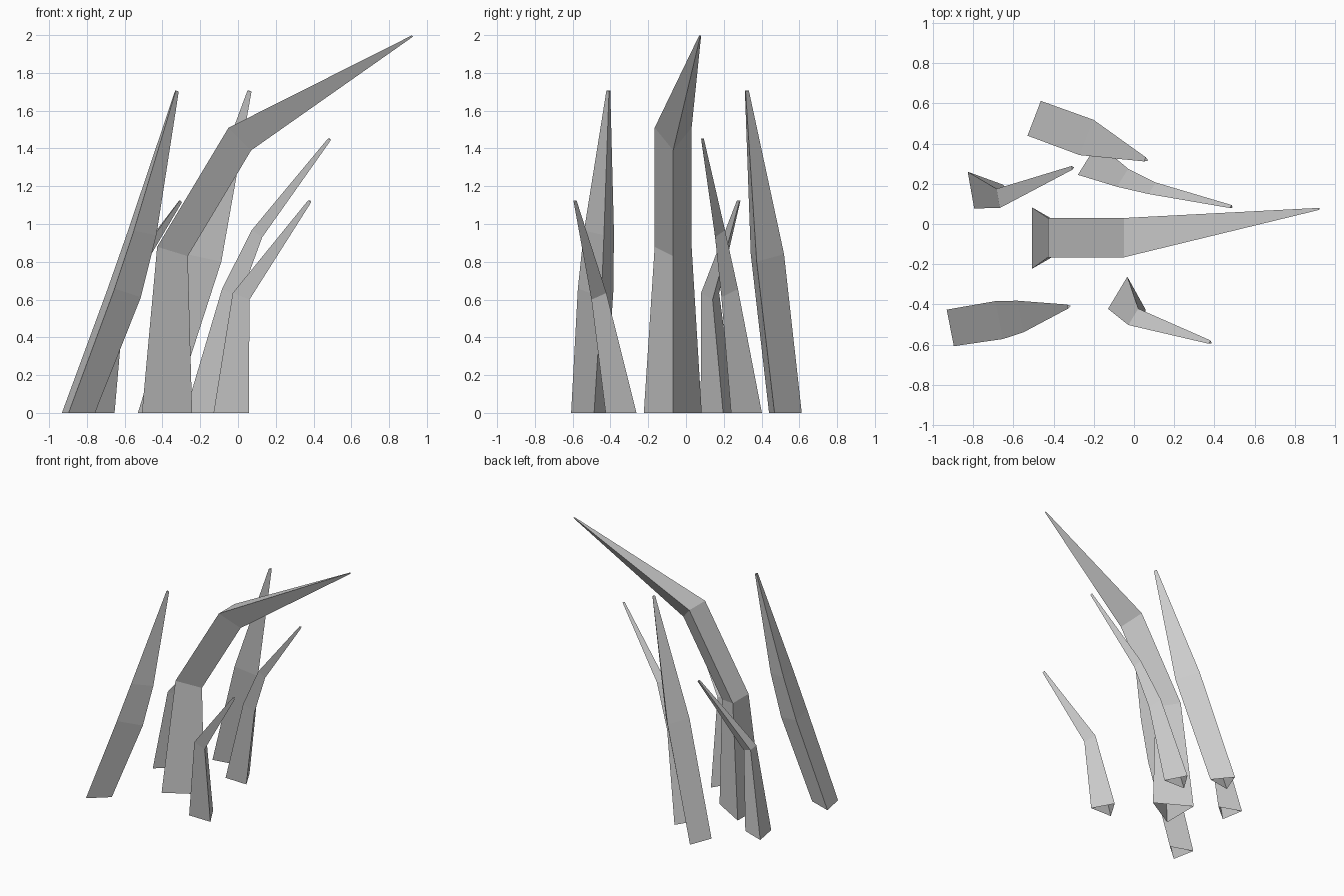
import bpy
import bmesh
from math import cos, sin, radians
from mathutils import Vector

cube = bpy.data.objects.get("Cube")
if cube:
    bpy.data.objects.remove(cube, do_unlink=True)

grey = bpy.data.materials.new("stone_grey")
grey.use_nodes = True
COLOUR = (0.6, 0.6, 0.6, 1)
grey.diffuse_color = COLOUR
grey.node_tree.nodes["Principled BSDF"].inputs["Base Color"].default_value = COLOUR


def ring_points(centre, radius, azimuth, tilt):
    """Triangle with one corner towards the azimuth, tipped down by the tilt."""
    a, t = radians(azimuth), radians(tilt)
    ahead = Vector((cos(a) * cos(t), sin(a) * cos(t), -sin(t)))
    side = Vector((-sin(a), cos(a), 0))
    for step in range(3):
        turn = radians(120 * step)
        yield Vector(centre) + radius * (cos(turn) * ahead + sin(turn) * side)


def spike(name, azimuth, *rings):
    """Bent three-sided spike, open at the foot and capped at the tip."""
    bm = bmesh.new()
    loops = [[bm.verts.new(p) for p in ring_points(centre, radius, azimuth, tilt)]
             for centre, radius, tilt in rings]
    for low, high in zip(loops, loops[1:]):
        for i in range(3):
            j = (i + 1) % 3
            bm.faces.new((low[i], low[j], high[j], high[i]))
    bm.faces.new(loops[-1])
    mesh = bpy.data.meshes.new(name)
    bm.to_mesh(mesh)
    bm.free()
    mesh.materials.append(grey)
    bpy.context.collection.objects.link(bpy.data.objects.new(name, mesh))


# Each ring: centre, radius, tilt in degrees
# Large hooked spike in the middle
spike("main_spike", 0,
      ((-.42, -.07, 0), .177, 0),
      ((-.374, -.068, .863), .113, 17),
      ((-.01, -.068, 1.47), .113, 45),
      ((.922, .075, 1.996), .006, 45))

# Tall spikes at the back and front
spike("back_tall_spike", -21,
      ((-.447, .507, 0), .107, 0),
      ((-.187, .412, .827), .109, 14),
      ((.06, .32, 1.705), .013, 20))
spike("front_tall_spike", 11,
      ((-.862, -.507, 0), .107, 0),
      ((-.619, -.468, .643), .111, 16),
      ((-.522, -.452, .957), .093, 10),
      ((-.325, -.41, 1.705), .012, 15))

# Thin curved spike
spike("thin_spike", -32,
      ((-.185, .295, 0), .107, 0),
      ((-.034, .216, .641), .061, 28),
      ((.103, .17, .955), .039, 40),
      ((.485, .085, 1.45), .01, 45))

# Short spikes
spike("right_short_spike", 10,
      ((-.759, .178, 0), .107, 0),
      ((-.651, .132, .623), .056, 25),
      ((-.305, .28, 1.122), .011, 40))
spike("left_short_spike", -31,
      ((-.035, -.37, 0), .108, 0),
      ((.018, -.475, .623), .055, 25),
      ((.38, -.59, 1.122), .011, 40))
